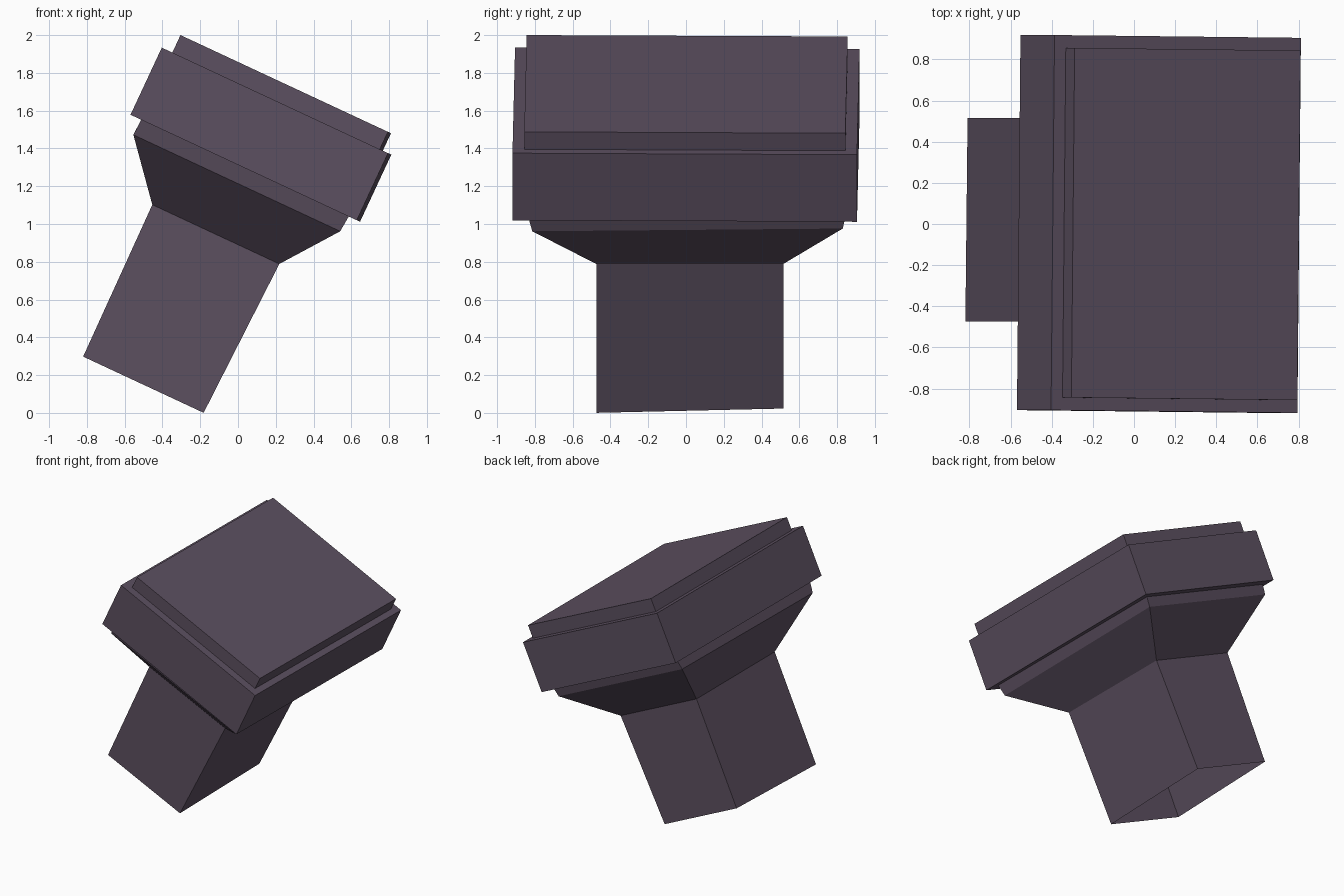
import bpy, bmesh, math
from mathutils import Matrix

if "Cube" in bpy.data.objects:
    bpy.data.objects.remove(bpy.data.objects["Cube"])

mat = bpy.data.materials.new("dusky purple")
mat.diffuse_color = (0.108, 0.080, 0.118, 1)
mat.use_nodes = True
mat.node_tree.nodes["Principled BSDF"].inputs["Base Color"].default_value = mat.diffuse_color

# Everything is built upright, then leaned 25 degrees towards +x
LEAN = Matrix.Rotation(math.radians(25), 4, 'Y')


def loft(name, rings, yaw=0.0, bottom=True, top=True):
    """Rectangular rings (z, x centre, x half, y centre, y half, rise towards the back)."""
    bm = bmesh.new()
    loops = []
    for z, cx, hx, cy, hy, rise in rings:
        loops.append([bm.verts.new((cx + sx * hx, cy + sy * hy, z + sy * rise))
                      for sx, sy in ((-1, -1), (1, -1), (1, 1), (-1, 1))])
    for a, b in zip(loops, loops[1:]):
        for i in range(4):
            j = (i + 1) % 4
            bm.faces.new((a[i], a[j], b[j], b[i]))
    if bottom:
        bm.faces.new(loops[0][::-1])
    if top:
        bm.faces.new(loops[-1])
    # slight twist about the leaning axis
    pivot = Matrix.Translation((-0.51, 0, 0))
    bm.transform(LEAN @ pivot @ Matrix.Rotation(yaw, 4, 'Z') @ pivot.inverted())
    me = bpy.data.meshes.new(name)
    bm.to_mesh(me)
    bm.free()
    me.materials.append(mat)
    ob = bpy.data.objects.new(name, me)
    bpy.context.collection.objects.link(ob)
    return ob


# Hollow post, open at the foot, flaring into a collar with a short lip
loft("post_and_collar", [
    (-0.064, -0.517, 0.352, 0.02, 0.495, 0.0125),
    (0.807, -0.506, 0.371, 0.02, 0.495, 0.0),
    (1.108, -0.520, 0.604, 0.008, 0.822, 0.008),
    (1.190, -0.514, 0.606, 0.004, 0.840, 0.0),
], bottom=False, top=False)

# Wide capital slab
loft("capital_slab", [(1.190, -0.5125, 0.661, 0, 0.912, 0),
                      (1.582, -0.5125, 0.661, 0, 0.912, 0)], yaw=-0.0103)

# Smaller plate on top
loft("top_plate", [(1.582, -0.5065, 0.606, 0, 0.850, 0),
                   (1.684, -0.5065, 0.606, 0, 0.850, 0)], yaw=-0.0103)
